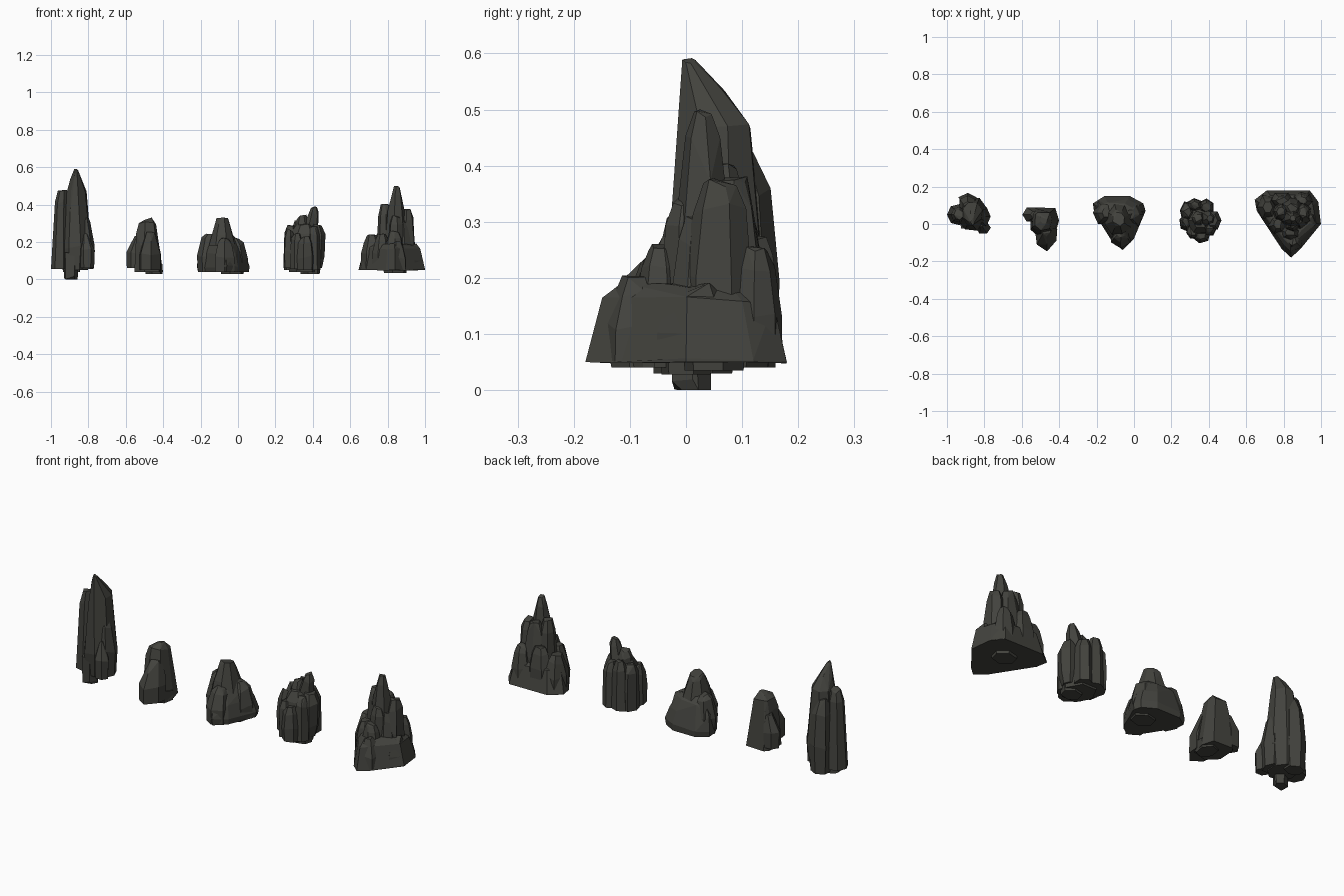
import bpy, bmesh, math, random
from mathutils import Vector

random.seed(11)
stone = bpy.data.materials.new("dark_stone")
stone.diffuse_color = (0.056, 0.056, 0.048, 1)


def chunk(name, outline, levels, jitter=0.05):
    """Faceted boulder: hull of an outline repeated at levels (z, scale, dx, dy)."""
    cx = sum(p[0] for p in outline) / len(outline)
    cy = sum(p[1] for p in outline) / len(outline)
    bm = bmesh.new()
    for i, (z, s, dx, dy) in enumerate(levels):
        for x, y in outline:
            k = s * (1 - random.random() * jitter * (0.3 if i < 2 else 1.6))
            zz = z - (0 if i == 0 else random.random() * jitter * 0.4)
            bm.verts.new((cx + dx + (x - cx) * k, cy + dy + (y - cy) * k, zz))
    res = bmesh.ops.convex_hull(bm, input=bm.verts)
    junk = {g for g in res["geom_interior"] + res["geom_unused"]
            if isinstance(g, bmesh.types.BMVert)}
    bmesh.ops.delete(bm, geom=list(junk), context='VERTS')
    bmesh.ops.dissolve_limit(bm, angle_limit=math.radians(7), verts=bm.verts, edges=bm.edges)
    bmesh.ops.recalc_face_normals(bm, faces=bm.faces)
    me = bpy.data.meshes.new(name)
    bm.to_mesh(me)
    bm.free()
    me.materials.append(stone)
    ob = bpy.data.objects.new(name, me)
    bpy.context.collection.objects.link(ob)


def ring(cx, cy, rx, ry, n=7, rot=0.3):
    return [(cx + rx * math.cos(rot + 2 * math.pi * i / n),
             cy + ry * math.sin(rot + 2 * math.pi * i / n)) for i in range(n)]


# Tall pillar
chunk("pillar_spire", ring(-.87, .055, .085, .095, 8),
      [(.05, .85, 0, 0), (.18, 1, .005, 0), (.36, .86, .005, 0), (.475, .7, .005, 0),
       (.54, .4, .005, -.022), (.597, .13, .005, -.05)])
chunk("pillar_left_column", ring(-.945, .05, .055, .058, 7, math.pi),
      [(.055, 1, 0, 0), (.2, 1, 0, 0), (.42, .75, .005, 0), (.48, .5, .008, 0)])
chunk("pillar_back_column", ring(-.89, .115, .06, .052, 6, .5),
      [(.04, .85, 0, 0), (.2, 1, 0, 0), (.36, .85, 0, -.005), (.44, .5, 0, -.02)])
chunk("pillar_right_column", ring(-.81, .04, .044, .06, 6, 0),
      [(.055, .85, 0, 0), (.2, 1, 0, 0), (.32, .7, -.01, 0), (.38, .3, -.02, 0)])
chunk("pillar_front_shard", ring(-.806, -.02, .041, .036, 6, 0),
      [(.06, .9, 0, 0), (.17, 1, 0, 0), (.25, .3, -.01, .015)])
chunk("pillar_root", ring(-.895, .005, .04, .035, 5, .2),
      [(0, .8, .005, .012), (.02, 1, 0, 0), (.15, 1.1, 0, 0)])

# Small boulder
chunk("small_boulder_body",
      [(-.55, .07), (-.53, .09), (-.42, .085), (-.40, .02), (-.42, -.06), (-.5, -.08), (-.555, -.03)],
      [(.04, 1, 0, 0), (.14, .95, -.003, 0), (.25, .76, -.008, 0), (.31, .6, -.005, .005),
       (.335, .25, 0, .01)])
chunk("small_boulder_front",
      [(-.53, -.03), (-.41, -.03), (-.415, -.09), (-.465, -.147), (-.52, -.11)],
      [(.05, 1, 0, 0), (.14, 1, 0, 0), (.2, .8, 0, .02), (.26, .4, 0, .04)])
chunk("small_boulder_knob", ring(-.55, .05, .047, .044, 6, math.pi),
      [(.06, .95, 0, 0), (.15, 1, 0, 0), (.24, .5, .02, 0)])
chunk("small_boulder_root", ring(-.45, .0, .048, .06, 6), [(.03, 1, 0, 0), (.1, 1, 0, 0)])

# Domed boulder
chunk("dome_base",
      [(-.22, .11), (-.16, .15), (-.02, .15), (.05, .11), (.062, .07), (0, -.08),
       (-.06, -.14), (-.12, -.09), (-.215, .06)],
      [(.04, .97, 0, 0), (.08, 1, 0, 0), (.15, .9, -.005, 0), (.215, .68, -.008, 0),
       (.24, .45, -.01, 0)])
chunk("dome_left", ring(-.165, .06, .055, .07, 6, math.pi),
      [(.04, .9, 0, 0), (.14, 1, 0, 0), (.23, .7, .008, 0), (.245, .4, .015, 0)])
chunk("dome_right", ring(-.005, .05, .058, .07, 6, 0),
      [(.04, 1, 0, 0), (.12, 1, 0, 0), (.2, .75, -.005, 0), (.23, .4, -.015, 0)])
chunk("dome_front", ring(-.07, -.07, .06, .06, 6, .5),
      [(.04, 1, 0, 0), (.13, 1, 0, 0), (.2, .75, 0, .015), (.225, .4, 0, .02)])
chunk("dome_cap", ring(-.083, .025, .07, .085, 8),
      [(.18, 1.1, 0, 0), (.24, .92, 0, 0), (.3, .66, 0, 0), (.335, .48, 0, 0)])
chunk("dome_root", ring(-.03, .03, .07, .06, 6), [(.03, .9, 0, 0), (.1, 1, 0, 0)])

# Column cluster: (x, y, rx, ry, base z, top z)
cluster = [(.355, .02, .09, .095, .04, .3), (.285, .065, .044, .06, .05, .29),
           (.275, .01, .036, .05, .06, .27), (.325, .10, .05, .042, .05, .31),
           (.385, .09, .05, .05, .05, .29), (.36, -.06, .05, .045, .05, .23),
           (.315, -.04, .04, .045, .055, .25), (.405, -.025, .04, .045, .05, .28),
           (.345, .03, .045, .05, .1, .345)]
for i, (x, y, rx, ry, z0, z1) in enumerate(cluster):
    h = z1 - z0
    chunk(f"cluster_column_{i + 1}", ring(x, y, rx, ry, 6, i * .9),
          [(z0, .93, 0, 0), (z0 + h * .45, 1, 0, 0), (z0 + h * .85, .85, 0, 0), (z1 + .005, .5, 0, 0)])
chunk("cluster_peak", ring(.39, .03, .042, .045, 6),
      [(.1, 1, -.01, 0), (.3, .95, 0, 0), (.36, .75, .012, 0), (.392, .42, .016, 0)])
chunk("cluster_right_bulge", ring(.425, .02, .045, .058, 6, 0),
      [(.06, .6, -.003, 0), (.13, .85, 0, 0), (.25, 1, 0, 0), (.3, .6, -.005, 0)])
chunk("cluster_root", ring(.385, .0, .06, .05, 6), [(.028, .9, 0, 0), (.1, 1, 0, 0)])

# Large stepped crag
chunk("crag_base",
      [(.645, .13), (.71, .18), (.94, .18), (.985, .12), (1.0, 0), (.93, -.06),
       (.89, -.135), (.84, -.18), (.79, -.135), (.73, -.04), (.655, .07)],
      [(.05, 1, 0, 0), (.06, 1, 0, 0), (.17, .86, 0, 0), (.195, .66, 0, 0)], .04)
# Crag ledges and towers: (x, y, rx, ry, base z, top z)
crag = [(.715, .09, .06, .075, .05, .235), (.77, .0, .055, .06, .05, .24),
        (.85, -.085, .06, .065, .05, .2), (.835, -.045, .06, .05, .05, .255),
        (.935, .02, .055, .075, .05, .185), (.90, .125, .06, .048, .05, .25),
        (.79, .125, .07, .048, .05, .28), (.785, .065, .05, .06, .05, .4),
        (.905, .06, .05, .07, .05, .375), (.845, .085, .07, .06, .05, .375),
        (.845, .0, .055, .055, .05, .34), (.875, .02, .06, .05, .05, .31)]
for i, (x, y, rx, ry, z0, z1) in enumerate(crag):
    h = z1 - z0
    chunk(f"crag_tower_{i + 1}", ring(x, y, rx, ry, 6 + i % 2, i * .7),
          [(z0, 1, 0, 0), (z0 + h * .5, .97, 0, 0), (z0 + h * .87, .72, 0, 0), (z1 + .007, .45, 0, 0)])
chunk("crag_peak", ring(.845, .03, .055, .055, 6),
      [(.2, 1.1, 0, 0), (.38, .85, 0, 0), (.46, .58, .002, 0), (.502, .3, .005, 0)])
chunk("crag_root", ring(.84, .05, .07, .06, 6), [(.035, .9, 0, 0), (.1, 1, 0, 0)])
